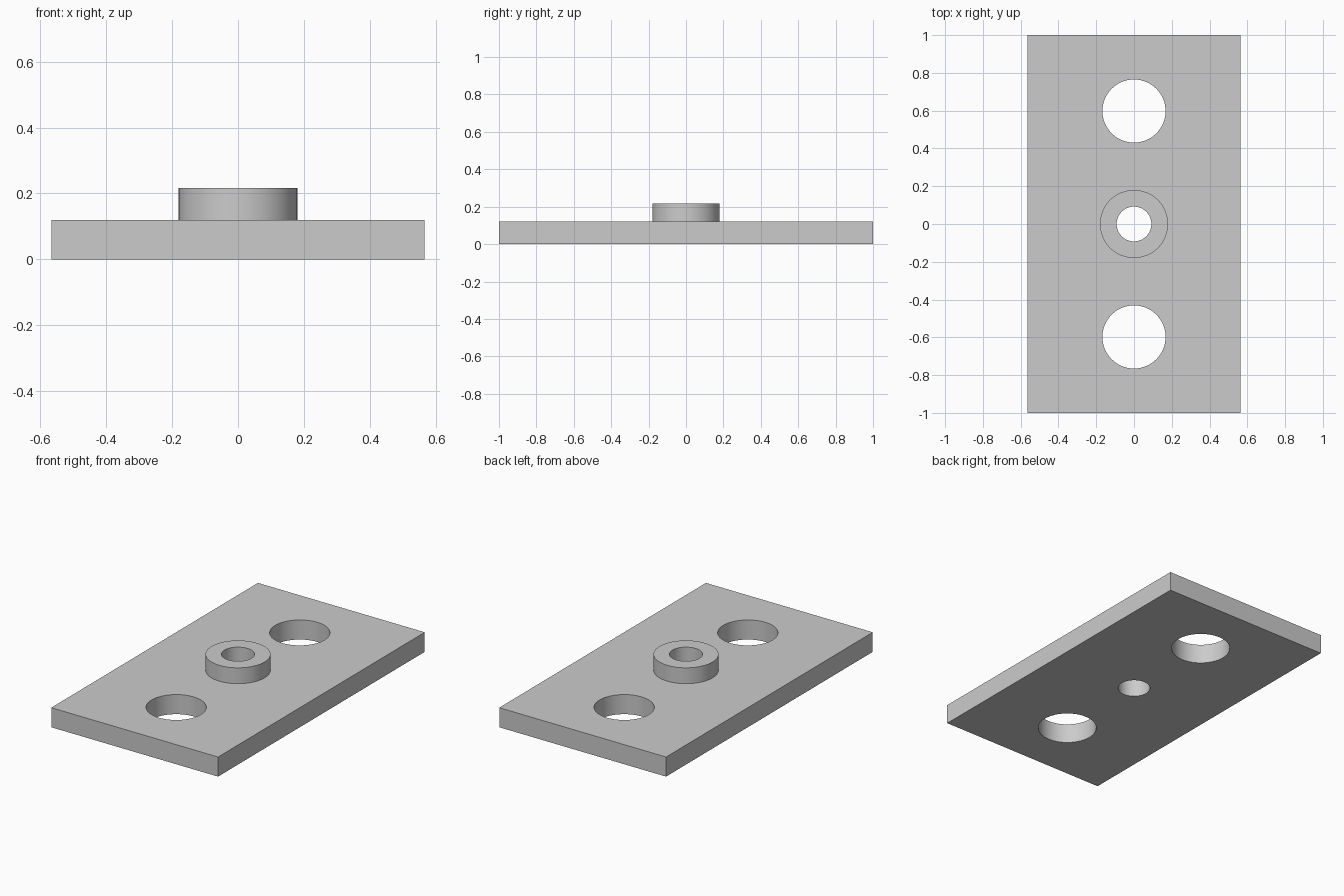
import bpy

if "Cube" in bpy.data.objects:
    bpy.data.objects.remove(bpy.data.objects["Cube"], do_unlink=True)

WIDTH, LENGTH, THICK = 1.13, 2.0, 0.12
BOSS_R, BOSS_TOP, BORE_R = 0.18, 0.217, 0.092
HOLE_R, HOLE_Y = 0.167, 0.598

grey = bpy.data.materials.new("plain grey")
grey.use_nodes = True
colour = (0.6, 0.6, 0.6, 1)
grey.diffuse_color = colour
grey.node_tree.nodes["Principled BSDF"].inputs["Base Color"].default_value = colour


def cylinder(name, radius, y, bottom, top):
    bpy.ops.mesh.primitive_cylinder_add(
        vertices=96, radius=radius, depth=top - bottom,
        location=(0, y, (bottom + top) / 2))
    ob = bpy.context.object
    ob.name = name
    ob.data.materials.append(grey)
    return ob


def combine(target, other, operation):
    """Apply a boolean to the target, then discard the other solid."""
    mod = target.modifiers.new(other.name, 'BOOLEAN')
    mod.operation = operation
    mod.solver = 'EXACT'
    mod.object = other
    other.hide_render = True
    bpy.ops.object.select_all(action='DESELECT')
    bpy.context.view_layer.objects.active = target
    target.select_set(True)
    bpy.ops.object.modifier_apply(modifier=mod.name)
    bpy.data.objects.remove(other, do_unlink=True)


# Flat rectangular plate
bpy.ops.mesh.primitive_cube_add(size=1, location=(0, 0, THICK / 2))
plate = bpy.context.object
plate.name = "mounting_plate"
plate.scale = (WIDTH, LENGTH, THICK)
bpy.ops.object.transform_apply(location=True, rotation=False, scale=True)
plate.data.materials.append(grey)

# Raised central boss, fused with the plate
combine(plate, cylinder("boss", BOSS_R, 0, THICK / 2, BOSS_TOP), 'UNION')

# Through holes: central bore and two larger end holes
for name, radius, y in (("bore", BORE_R, 0),
                        ("front_hole", HOLE_R, -HOLE_Y),
                        ("back_hole", HOLE_R, HOLE_Y)):
    combine(plate, cylinder(name, radius, y, -0.1, 0.4), 'DIFFERENCE')

# Smooth round walls, sharp rims
bpy.ops.object.shade_smooth_by_angle(angle=0.6)
